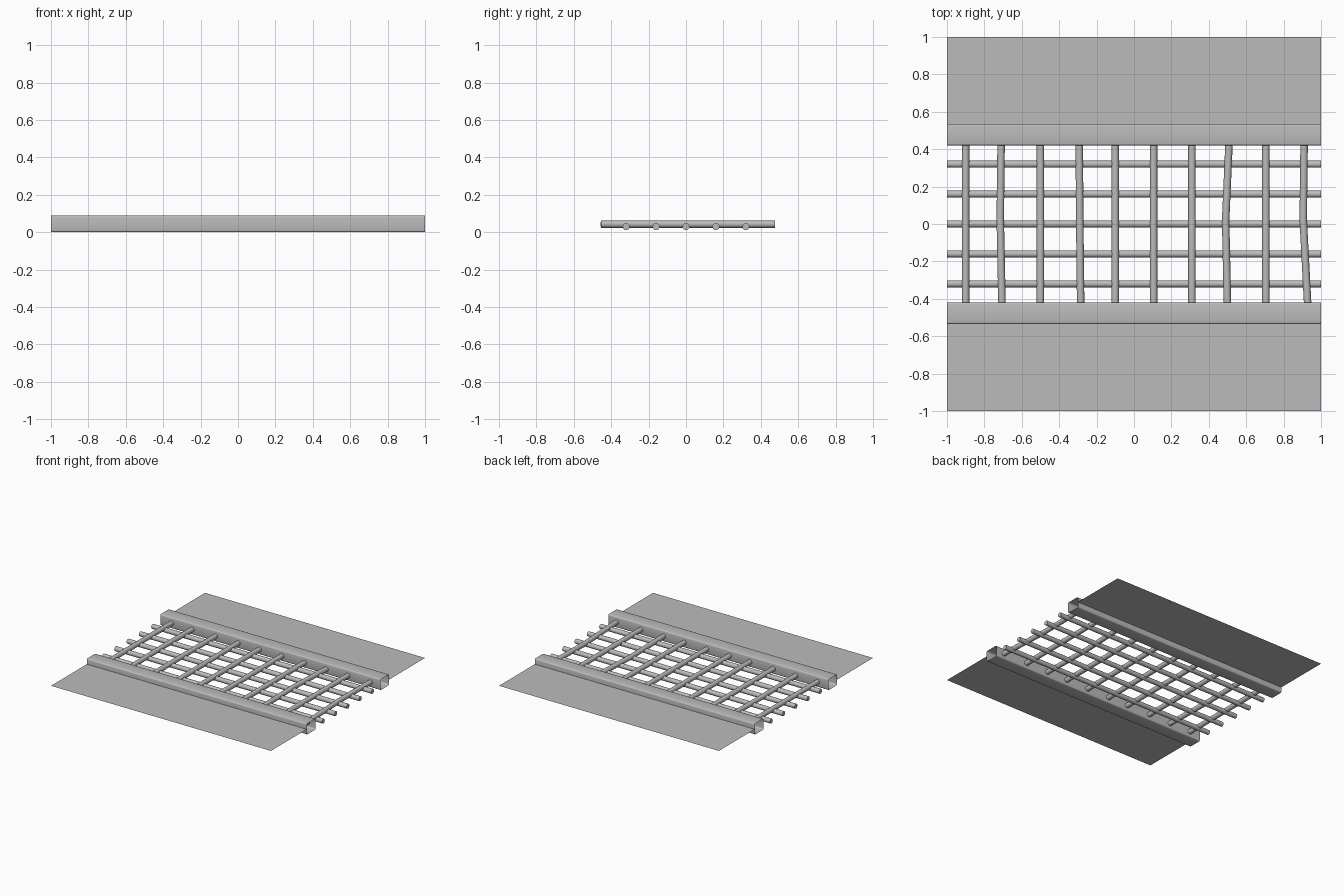
import bpy
import bmesh
from math import cos, sin, pi, radians

cube = bpy.data.objects.get("Cube")
if cube:
    bpy.data.objects.remove(cube, do_unlink=True)

steel = bpy.data.materials.new("grey_steel")
steel.use_nodes = True
GREY = (0.5, 0.5, 0.5, 1)
steel.diffuse_color = GREY
steel.node_tree.nodes["Principled BSDF"].inputs["Base Color"].default_value = GREY


def select_only(obj):
    bpy.ops.object.select_all(action='DESELECT')
    obj.select_set(True)
    bpy.context.view_layer.objects.active = obj


def sheet_along_x(name, profile, closed):
    """Sweep a (y, z) profile from x = -1 to x = 1 as a thin shell."""
    bm = bmesh.new()
    left, right = [[bm.verts.new((x, y, z)) for y, z in profile] for x in (-1, 1)]
    count = len(profile)
    for i in range(count if closed else count - 1):
        j = (i + 1) % count
        bm.faces.new((left[i], right[i], right[j], left[j]))
    mesh = bpy.data.meshes.new(name)
    bm.to_mesh(mesh)
    bm.free()
    obj = bpy.data.objects.new(name, mesh)
    bpy.context.collection.objects.link(obj)
    mesh.materials.append(steel)
    select_only(obj)
    bpy.ops.object.shade_smooth_by_angle(angle=radians(40))


def bar(name, points, radius):
    """Round bar following a polyline, with capped ends."""
    curve = bpy.data.curves.new(name, 'CURVE')
    curve.dimensions = '3D'
    curve.bevel_depth = radius
    curve.bevel_resolution = 4
    curve.use_fill_caps = True
    spline = curve.splines.new('POLY')
    spline.points.add(len(points) - 1)
    for p, co in zip(spline.points, points):
        p.co = (*co, 1)
    obj = bpy.data.objects.new(name, curve)
    bpy.context.collection.objects.link(obj)
    curve.materials.append(steel)
    select_only(obj)
    bpy.ops.object.convert(target='MESH')
    bpy.ops.object.shade_smooth_by_angle(angle=radians(40))


def rounded_box(y0, y1, z0, z1, r, steps=3):
    """Counter-clockwise (y, z) outline with rounded corners."""
    corners = [(y1 - r, z1 - r), (y0 + r, z1 - r), (y0 + r, z0 + r), (y1 - r, z0 + r)]
    outline = []
    for k, (cy, cz) in enumerate(corners):
        for s in range(steps + 1):
            a = pi / 2 * (k + s / steps)
            outline.append((cy + r * cos(a), cz + r * sin(a)))
    return outline


# Hollow side rails and the flat ground sheets outside them
INNER, OUTER, HEIGHT = 0.42, 0.535, 0.09
sheet_along_x("front_rail", rounded_box(-OUTER, -INNER, 0, HEIGHT, 0.01), True)
sheet_along_x("back_rail", rounded_box(INNER, OUTER, 0, HEIGHT, 0.01), True)
sheet_along_x("front_sheet", [(-OUTER, HEIGHT / 2), (-1, HEIGHT / 2)], False)
sheet_along_x("back_sheet", [(1, HEIGHT / 2), (OUTER, HEIGHT / 2)], False)

# Long bars running between the rails
for i in range(5):
    y = 0.16 * (i - 2)
    bar(f"long_bar_{i + 1}", [(-1, y, 0.03), (1, y, 0.03)], 0.019)

# Cross bars, some slightly bent: x at the front end, middle and back end
cross_bars = [
    (-0.9, -0.9, -0.9), (-0.705, -0.715, -0.71), (-0.5, -0.5, -0.5),
    (-0.285, -0.29, -0.293), (-0.1, -0.1, -0.1), (0.105, 0.105, 0.105),
    (0.31, 0.31, 0.31), (0.5, 0.49, 0.51), (0.705, 0.705, 0.705),
    (0.93, 0.905, 0.91),
]
for i, (front, mid, back) in enumerate(cross_bars):
    path = [(front, -0.455, 0.043), (mid, 0.02, 0.043), (back, 0.475, 0.043)]
    bar(f"cross_bar_{i + 1}", path, 0.02)
